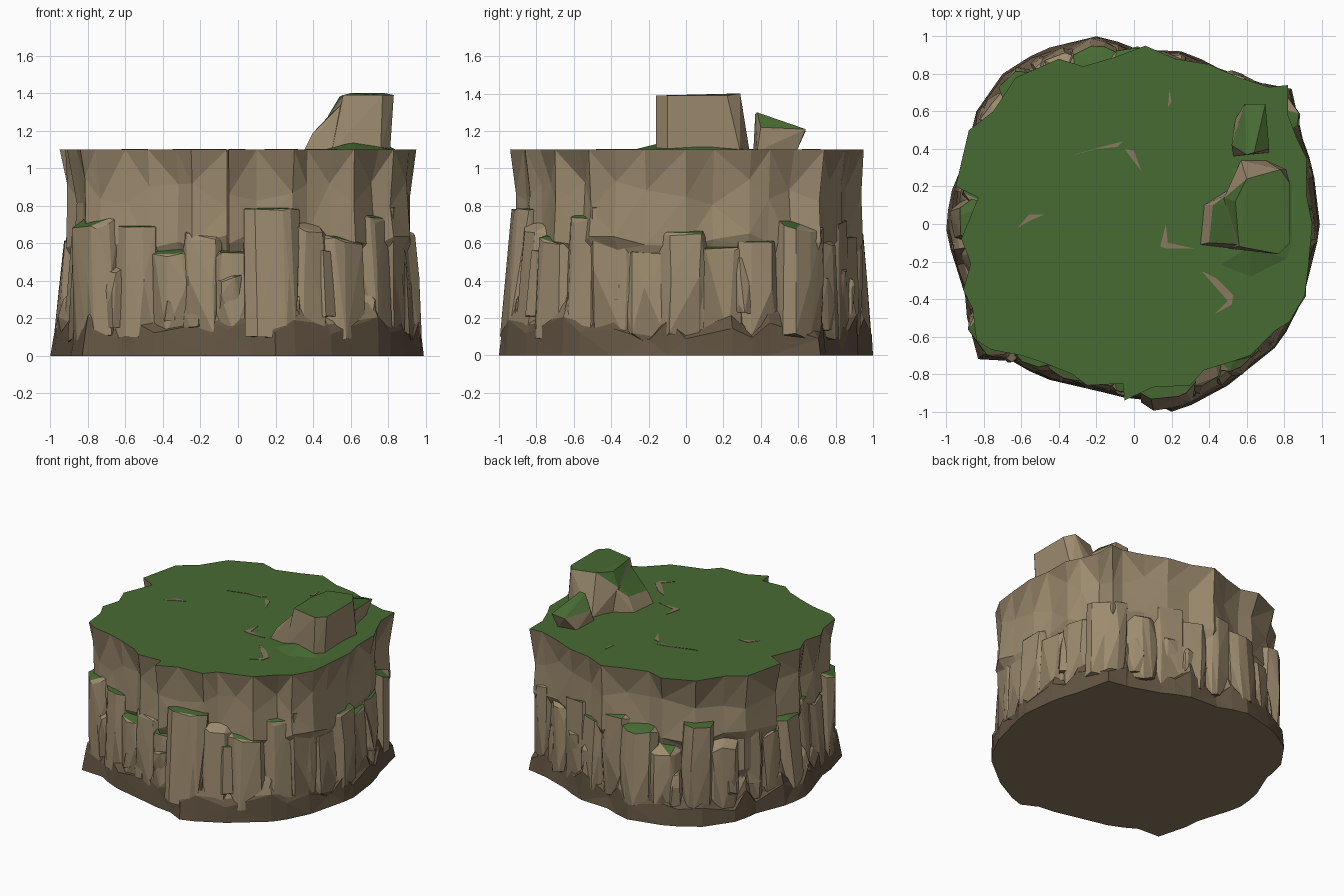
import bpy, bmesh, math, random
from mathutils import Vector

random.seed(7)
cube = bpy.data.objects.get("Cube")
if cube:
    bpy.data.objects.remove(cube)


def material(name, colour):
    mat = bpy.data.materials.new(name)
    mat.use_nodes = True
    mat.diffuse_color = (*colour, 1)
    mat.node_tree.nodes["Principled BSDF"].inputs["Base Color"].default_value = (*colour, 1)
    return mat


MATS = [
    material("grass green", (0.064, 0.146, 0.033)),
    material("light rock", (0.335, 0.258, 0.157)),
    material("brown rock", (0.25, 0.19, 0.115)),
    material("dark rock", (0.125, 0.09, 0.055)),
]
GRASS, LIGHT, BROWN, DARK = range(4)

# Plan outlines in hundredths, counter-clockwise
TOP = [(95, 0), (92, 15), (92, 35), (87, 45), (82, 58), (82, 74), (72, 73), (56, 78),
       (40, 85), (22, 88), (6, 95), (-10, 89), (-27, 84), (-40, 88), (-63, 78), (-75, 60),
       (-88, 50), (-95, 20), (-83, 14), (-92, -8), (-87, -21), (-91, -35), (-86, -45),
       (-84, -62), (-76, -67), (-60, -70), (-48, -74), (-33, -80), (-25, -86), (-6, -85),
       (-5, -94), (10, -87), (30, -86), (37, -78), (50, -74), (62, -70), (75, -57),
       (83, -52), (91, -38), (93, -22)]
BASE = [(99, 0), (96, 25), (90, 45), (84, 72), (68, 75), (45, 83), (25, 92), (2, 93),
        (-20, 100), (-45, 94), (-70, 80), (-84, 60), (-88, 40), (-97, 18), (-100, -3),
        (-95, -22), (-90, -38), (-83, -72), (-65, -73), (-45, -83), (-15, -90), (8, -94),
        (20, -100), (50, -86), (75, -66), (90, -40), (95, -20)]


def radius(outline, angle):
    """Distance from the centre to an outline at an angle."""
    polar = sorted((math.atan2(y, x) % math.tau, math.hypot(x, y) / 100) for x, y in outline)
    polar = [(polar[-1][0] - math.tau, polar[-1][1])] + polar + [(polar[0][0] + math.tau, polar[0][1])]
    angle %= math.tau
    for (a0, r0), (a1, r1) in zip(polar, polar[1:]):
        if a0 <= angle <= a1:
            return r0 + (r1 - r0) * (angle - a0) / max(a1 - a0, 1e-6)
    return polar[0][1]


def jitter(amount):
    return random.uniform(-amount, amount)


def finish(name, bm, rule):
    bmesh.ops.delete(bm, geom=[v for v in bm.verts if not v.link_faces], context='VERTS')
    bmesh.ops.triangulate(bm, faces=bm.faces)
    bmesh.ops.recalc_face_normals(bm, faces=bm.faces)
    bm.normal_update()
    for f in bm.faces:
        f.material_index = rule(f.normal, f.calc_center_median())
    mesh = bpy.data.meshes.new(name)
    bm.to_mesh(mesh)
    bm.free()
    for mat in MATS:
        mesh.materials.append(mat)
    bpy.context.collection.objects.link(bpy.data.objects.new(name, mesh))


def loft(bm, rings):
    """Join equal rings of points and close both ends."""
    rings = [[bm.verts.new(p) for p in ring] for ring in rings]
    for lower, upper in zip(rings, rings[1:]):
        for i in range(len(lower)):
            j = (i + 1) % len(lower)
            bm.faces.new((lower[i], lower[j], upper[j], upper[i]))
    bm.faces.new(rings[0][::-1])
    bm.faces.new(rings[-1])


def hull(bm, points):
    bmesh.ops.convex_hull(bm, input=[bm.verts.new(p) for p in points])


def ring_point(a, r, z):
    return Vector((r * math.cos(a), r * math.sin(a), z))


# Upper cliff with the flat grass top, overhanging an undercut waist
rings = [[], [], [], [], [], []]
for x, y in TOP:
    a, r = math.atan2(y, x), math.hypot(x, y) / 100
    col = jitter(0.018)
    lip = 0.62 + jitter(0.05)
    rings[0].append(ring_point(a, r * 0.85, 0.1))
    rings[1].append(ring_point(a, r * 0.95 + col, 0.3 + jitter(0.06)))
    rings[2].append(ring_point(a, r * 0.945 + col, lip - 0.07))
    rings[3].append(ring_point(a, r * 0.98 + col + jitter(0.012), lip))
    rings[4].append(ring_point(a, r * 0.97 + col + jitter(0.015), 0.87 + jitter(0.08)))
    rings[5].append(Vector((x / 100, y / 100, 1.1)))
bm = bmesh.new()
loft(bm, rings)
finish("cliff_body", bm, lambda n, c: GRASS if n.z > 0.7 else BROWN if c.z < 0.35 or c.z > 1.0 else LIGHT)

# Flared dark footing with a jagged upper edge and a flat underside
rings = [[], [], [], []]
foot_angles = sorted(math.atan2(y, x) for x, y in BASE)
foot_angles += [a + 0.11 for a in foot_angles[::2]]
for i, a in enumerate(sorted(foot_angles)):
    r = radius(BASE, a)
    crest = 0.21 + (0.04 if i % 2 else -0.04) + jitter(0.06)
    rings[0].append(ring_point(a, r, 0))
    rings[1].append(ring_point(a, r * 0.985 + jitter(0.01), crest * 0.7))
    rings[2].append(ring_point(a, r * 0.955 + jitter(0.015), crest))
    rings[3].append(ring_point(a, r * 0.85, crest + 0.1))
bm = bmesh.new()
loft(bm, rings)
finish("cliff_foot", bm, lambda n, c: BROWN if c.z > 0.2 or n.z < -0.95 else DARK)


def column(bm, a, width, low, high, flat=False):
    """A faceted block standing against the cliff, with a sloped or flat head."""
    r_base, r_top = radius(BASE, a), radius(TOP, a)
    r_low = r_base - random.uniform(0.02, 0.045)
    r_high = min(0.35 * r_top + 0.65 * r_base, r_base) - random.uniform(0.005, 0.035)
    r_high -= 0.025 * math.cos(a) ** 2
    out, side = ring_point(a, 1, 0), Vector((-math.sin(a), math.cos(a), 0))
    points = []
    slope = 0.01 if flat else random.uniform(0.04, 0.11)
    ridge = jitter(0.3)
    for z, t, inset in ((low, 0, 0), (low + (high - low) * 0.5, 0.7, 0), (high - slope, 1, 0.005)):
        r = r_low + (r_high - r_low) * t - inset
        for s, back in ((-0.5, 0.05), (-0.3, 0), (ridge, -0.012), (0.36, 0.005), (0.5, 0.06)):
            points.append(out * (r - back + jitter(0.01)) + side * width * (s + jitter(0.06))
                          + Vector((0, 0, z + jitter(0.005 if flat else 0.025))))
    for z in (low, high):
        for s in (-0.45, 0.45):
            points.append(out * (r_high - 0.16) + side * width * s + Vector((0, 0, z)))
    hull(bm, points)


def column_colour(n, c):
    if n.z > 0.88:
        return GRASS
    return DARK if c.z < 0.15 else BROWN if c.z < 0.26 else LIGHT


# Tall columns around the cliff; heights in hundredths from the left side round by the front
HEIGHTS = [62, 72, 62, 76, 70, 60, 72, 58, 79, 74, 66, 80, 80, 62,
           70, 60, 62, 75, 68, 77, 64, 78, 70, 60, 76, 66, 74, 62]
bm = bmesh.new()
for i, h in enumerate(HEIGHTS):
    a = -math.pi + math.tau * i / len(HEIGHTS)
    column(bm, a + jitter(0.03), random.uniform(0.21, 0.29), 0.1, h / 100, i % 4 == 0)
finish("rock_columns", bm, column_colour)

# Small ledges wedged between the columns
bm = bmesh.new()
for i in range(26):
    a = math.tau * (i + 0.5) / 26 + jitter(0.08)
    low = random.uniform(0.12, 0.26)
    column(bm, a, random.uniform(0.1, 0.17), low, low + random.uniform(0.12, 0.36), i % 3 == 0)
finish("small_ledges", bm, column_colour)


# Boulders on top, with grass on the upward faces
def boulder(name, points, limit=0.5):
    bm = bmesh.new()
    hull(bm, points)
    finish(name, bm, lambda n, c: GRASS if n.z > limit else LIGHT)


boulder("main_boulder", [
    (0.5, -0.13, 1.09), (0.5, 0.18, 1.09), (0.57, 0.34, 1.09), (0.7, 0.34, 1.09),
    (0.81, 0.29, 1.09), (0.81, -0.1, 1.09), (0.76, -0.16, 1.09), (0.56, -0.12, 1.39),
    (0.54, 0.12, 1.38), (0.6, 0.24, 1.4), (0.78, 0.29, 1.4), (0.83, 0.22, 1.39),
    (0.83, -0.1, 1.39), (0.77, -0.16, 1.39), (0.48, 0.14, 1.28)])
boulder("low_boulder", [
    (0.35, -0.11, 1.09), (0.37, 0.1, 1.09), (0.5, 0.18, 1.09), (0.6, -0.14, 1.09),
    (0.4, -0.1, 1.19), (0.42, 0.1, 1.21), (0.5, 0.16, 1.28), (0.57, -0.11, 1.36),
    (0.58, 0.1, 1.38)], 0.55)
boulder("back_boulder", [
    (0.53, 0.36, 1.09), (0.54, 0.56, 1.09), (0.68, 0.59, 1.09), (0.72, 0.38, 1.09),
    (0.6, 0.37, 1.29), (0.64, 0.38, 1.3), (0.52, 0.42, 1.2), (0.59, 0.64, 1.2),
    (0.7, 0.64, 1.21), (0.72, 0.4, 1.22)], 0.3)
boulder("grass_mound", [
    (0.42, -0.24, 1.09), (0.62, -0.32, 1.09), (0.86, -0.2, 1.09), (0.86, 0.3, 1.09),
    (0.8, 0.45, 1.09), (0.5, 0.4, 1.09), (0.62, -0.12, 1.14), (0.8, 0.1, 1.12)], 0.3)

# Thin rock slivers and cracks showing through the grass
CRACKS = [
    [(36, -25), (44, -29), (53, -38), (52, -43), (43, -48), (50, -41), (43, -33)],
    [(-35, 36), (-18, 41), (-6, 44), (-9, 41), (-20, 40)],
    [(-5, 40), (0, 39), (4, 28)],
    [(18, 62), (19, 72), (20, 65)],
    [(-62, -2), (-56, 5), (-48, 5), (-55, 2)],
    [(14, -12), (17, 0), (18, -10), (32, -13), (17, -13)],
]
bm = bmesh.new()
for crack in CRACKS:
    loft(bm, [[(x / 100, y / 100, z) for x, y in crack] for z in (1.098, 1.103)])
finish("top_cracks", bm, lambda n, c: BROWN)
